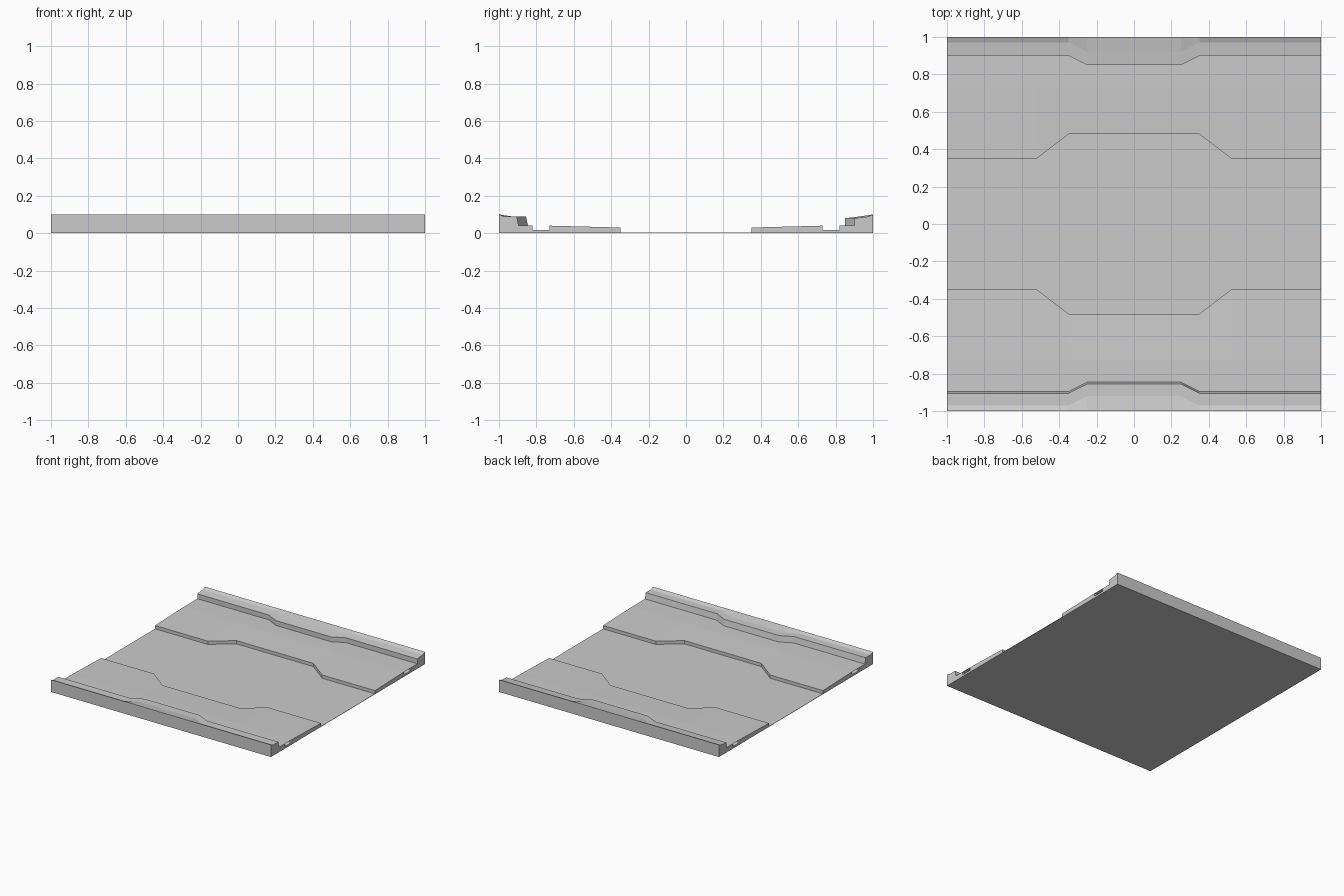
import bpy
import bmesh

cube = bpy.data.objects.get("Cube")
if cube:
    bpy.data.objects.remove(cube, do_unlink=True)

grey = bpy.data.materials.new("light_grey")
grey.use_nodes = True
colour = (0.6, 0.6, 0.6, 1)
grey.diffuse_color = colour
grey.node_tree.nodes["Principled BSDF"].inputs["Base Color"].default_value = colour

CH_OUT, CH_IN, CH_TOP, CH_FLOOR = 0.82, 0.73, 0.04, 0.016


def loft(bm, stations, closed):
    """Skin (x, profile) sections; returns the rows of vertices."""
    rows = [[bm.verts.new((x, y, z)) for y, z in prof] for x, prof in stations]
    n = len(rows[0])
    for a, b in zip(rows, rows[1:]):
        for j in range(n if closed else n - 1):
            k = (j + 1) % n
            bm.faces.new((a[j], b[j], b[k], a[k]))
    return rows


def finish(bm, name):
    mesh = bpy.data.meshes.new(name)
    bm.to_mesh(mesh)
    bm.free()
    mesh.materials.append(grey)
    obj = bpy.data.objects.new(name, mesh)
    bpy.context.collection.objects.link(obj)
    return obj


def section(rail, step, lip):
    """Cross-section from front to back: rail, shelf, ramp, low floor, and back."""
    front = [(-1, 0), (-1, 0.1), (-lip, 0.088), (-rail - 0.005, 0.088), (-rail + 0.005, CH_TOP)]
    back = [(rail, CH_TOP), (rail, 0.08), (lip, 0.088), (1, 0.1), (1, 0)]
    shelf = [(CH_OUT, CH_TOP), (CH_IN, CH_TOP), (step, 0.03), (step, 0.003)]
    return front + [(-y, z) for y, z in shelf] + shelf[::-1] + back


# Plan outline: x, rail inner edge, ramp edge, rail lip
half = [(0.25, 0.85, 0.48, 0.92), (0.35, 0.9, 0.48, 0.97),
        (0.52, 0.9, 0.35, 0.97), (1, 0.9, 0.35, 0.97)]
plan = [(-x, r, s, o) for x, r, s, o in reversed(half)] + half

# Deck with raised rails and stepped ramps
bm = bmesh.new()
loft(bm, [(x, section(r, s, o)) for x, r, s, o in plan], True)

# End caps, notched where the channels open
for side in (-1, 1):
    outline = []
    for y, z in section(*half[-1][1:]):
        is_mouth = abs(y) in (CH_OUT, CH_IN)
        if is_mouth:
            pair = [(y, CH_TOP), (y, CH_FLOOR)]
            enters = y in (-CH_OUT, CH_IN)
            outline += pair if enters else pair[::-1]
        else:
            outline.append((y, z))
    if side > 0:
        outline.reverse()
    bm.faces.new([bm.verts.new((side, y, z)) for y, z in outline])
finish(bm, "deck")

# Covered channels running below both shelves
for name, ya, yb in (("front_channel", -CH_OUT, -CH_IN), ("back_channel", CH_IN, CH_OUT)):
    bm = bmesh.new()
    trough = [(ya, CH_TOP), (ya, CH_FLOOR), (yb, CH_FLOOR), (yb, CH_TOP)]
    loft(bm, [(-1, trough), (1, trough)], False)
    finish(bm, name)
